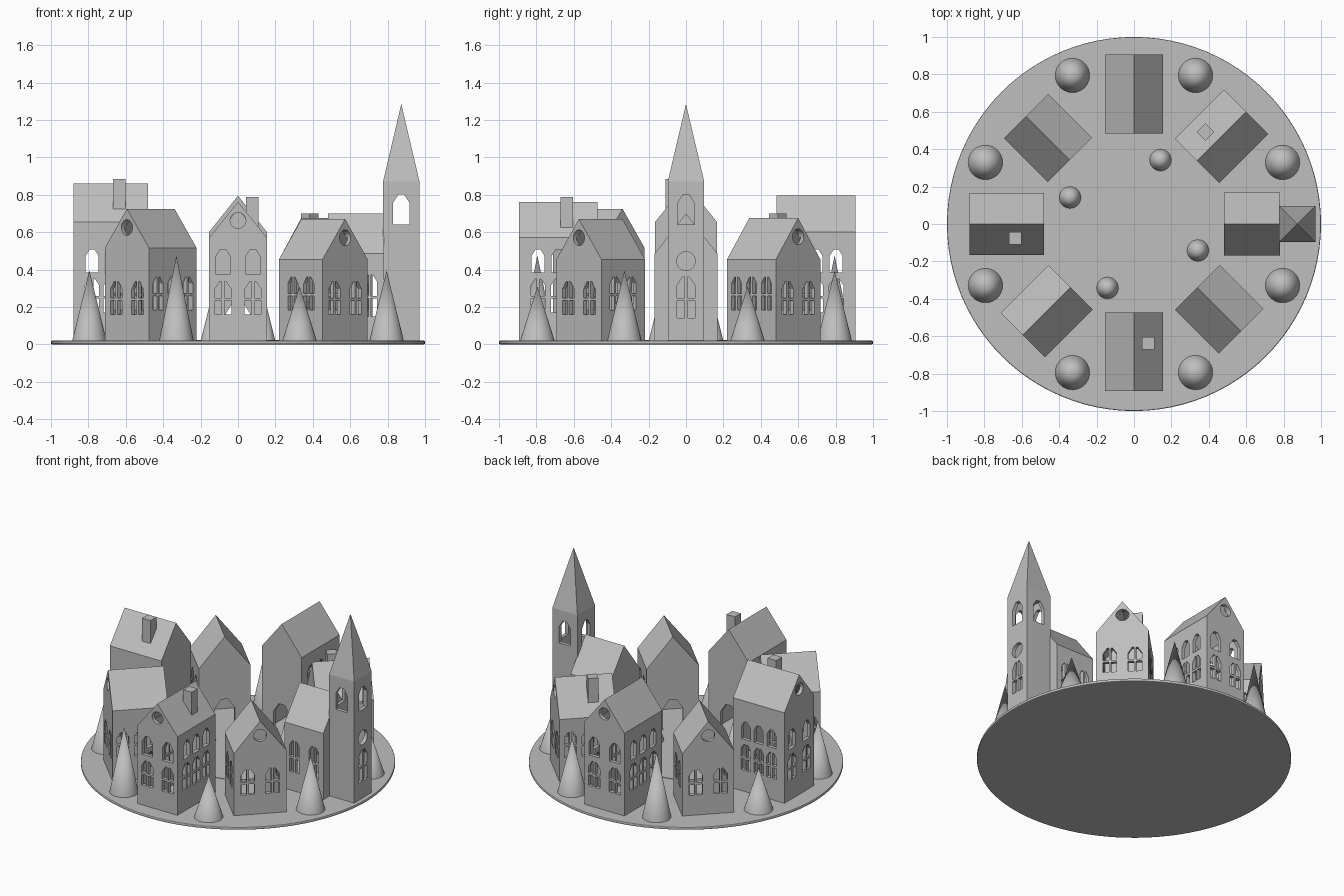
import bpy, bmesh
from math import sin, cos, pi, radians, sqrt
from mathutils import Matrix, Vector

cube = bpy.data.objects.get("Cube")
if cube:
    bpy.data.objects.remove(cube)

grey = bpy.data.materials.new("plain_grey")
grey.use_nodes = True
tone = (0.52, 0.52, 0.52, 1)
grey.diffuse_color = tone
grey.node_tree.nodes["Principled BSDF"].inputs["Base Color"].default_value = tone

GROUND = 0.02
WALL = 0.025


def finish(name, bm, place=None):
    """Turn a bmesh into a named object."""
    bmesh.ops.recalc_face_normals(bm, faces=bm.faces)
    mesh = bpy.data.meshes.new(name)
    bm.to_mesh(mesh)
    bm.free()
    mesh.materials.append(grey)
    obj = bpy.data.objects.new(name, mesh)
    bpy.context.collection.objects.link(obj)
    if place:
        obj.matrix_world = place
    return obj


def prism(bm, points, depth, place=Matrix()):
    """Extrude an outline in x and z by depth, centred along y."""
    rings = [[bm.verts.new(place @ Vector((u, side * depth / 2, z))) for u, z in points]
             for side in (-1, 1)]
    bm.faces.new(rings[0])
    bm.faces.new(rings[1][::-1])
    n = len(points)
    for i in range(n):
        j = (i + 1) % n
        bm.faces.new((rings[0][i], rings[1][i], rings[1][j], rings[0][j]))


def cone(name, x, y, z, r1, r2, height, sides=32, smooth=True):
    bm = bmesh.new()
    bmesh.ops.create_cone(bm, cap_ends=True, segments=sides, radius1=r1, radius2=r2, depth=height,
                          matrix=Matrix.Translation((x, y, z + height / 2)))
    for f in bm.faces:
        f.smooth = smooth and abs(f.normal.z) < 0.9
    return finish(name, bm)


def box(name, size, centre, place=None):
    bm = bmesh.new()
    bmesh.ops.create_cube(bm, size=1, matrix=Matrix.Translation(centre) @ Matrix.Diagonal((*size, 1)))
    return finish(name, bm, place)


def carve(obj, cutters):
    """Subtract each cutter in turn, bake the result and drop the cutters."""
    for c in cutters:
        c.hide_render = True
        mod = obj.modifiers.new("cut", 'BOOLEAN')
        mod.operation = 'DIFFERENCE'
        mod.solver = 'EXACT'
        mod.object = c
    bpy.context.view_layer.update()
    graph = bpy.context.evaluated_depsgraph_get()
    baked = bpy.data.meshes.new_from_object(obj.evaluated_get(graph))
    obj.modifiers.clear()
    obj.data = baked
    for c in cutters:
        bpy.data.objects.remove(c)


# Opening outlines
def arch(u, bottom, top, width):
    h = width / 2
    return [(u - h, bottom), (u + h, bottom), (u + h, top - h), (u + h * 0.35, top),
            (u - h * 0.35, top), (u - h, top - h)]


def circle(u, z, r):
    return [(u + r * cos(2 * pi * i / 24), z + r * sin(2 * pi * i / 24)) for i in range(24)]


def paned(u, bottom, top, width=0.088, bar=0.007):
    """Four panes of an arched window with a cross bar."""
    h, mid = width / 2, bottom + (top - bottom) * 0.46
    panes = []
    for s in (-1, 1):
        panes.append([(u + s * bar, bottom), (u + s * h, bottom),
                      (u + s * h, mid - bar), (u + s * bar, mid - bar)])
        panes.append([(u + s * bar, mid + bar), (u + s * h, mid + bar), (u + s * h, top - h * 0.9),
                      (u + s * h * 0.4, top), (u + s * bar, top)])
    return panes


def side_place(x, y, turn):
    return Matrix.Translation((x, y, 0)) @ Matrix.Rotation(radians(turn), 4, 'Z')


def gable(width, eave, ridge, base):
    h = width / 2
    return [(-h, base), (h, base), (h, eave), (0, ridge), (-h, eave)]


def house(name, angle, dist, width, length, eave, ridge, columns, spacing,
          floors=1, chimney=False, front=True, sill=0.17, head=0.35):
    """Hollow gabled house whose ridge points away from the centre."""
    place = Matrix.Rotation(radians(angle), 4, 'Z') @ Matrix.Translation((dist, 0, 0))
    turn = Matrix.Rotation(radians(90), 4, 'Z')
    bm = bmesh.new()
    prism(bm, gable(width, eave, ridge, GROUND), length, turn)
    body = finish(name, bm, place)

    slope = (ridge - eave) / (width / 2)
    drop = WALL * sqrt(1 + slope * slope)
    bm = bmesh.new()
    prism(bm, gable(width - 2 * WALL, eave + slope * WALL - drop, ridge - drop, -0.1),
          length - 2 * WALL, turn)
    cavity = finish("cavity", bm, place)

    bm = bmesh.new()
    deep = WALL * 3
    outer = side_place(length / 2, 0, 90)
    if front:
        for u in (-0.08, 0.08):
            for pane in paned(u, 0.16, 0.335):
                prism(bm, pane, deep, outer)
            if floors == 2:
                prism(bm, arch(u, 0.375, 0.508, 0.08), deep, outer)
        prism(bm, circle(0, ridge - 0.1, 0.042), deep, outer)
    prism(bm, arch(0, 0, 0.23, 0.13), deep, side_place(-length / 2, 0, 90))
    for s in (-1, 1):
        wall = side_place(0, s * width / 2, 0)
        for i in range(columns):
            u = (i - (columns - 1) / 2) * spacing
            for pane in paned(u, sill, head, 0.076):
                prism(bm, pane, deep, wall)
            if floors == 2:
                prism(bm, arch(u, 0.385, 0.508, 0.07), deep, wall)
    carve(body, [cavity, finish("openings", bm, place)])

    if chimney:
        low = ridge - slope * 0.11 - 0.01
        top = ridge + 0.025
        box(name + "_chimney", (0.066, 0.066, top - low), (-0.045, 0.077, (low + top) / 2), place)


# Round base with a softened rim and a low central plaza
bm = bmesh.new()
bmesh.ops.create_cone(bm, cap_ends=True, segments=96, radius1=1, radius2=1, depth=GROUND,
                      matrix=Matrix.Translation((0, 0, GROUND / 2)))
rim = [e for e in bm.edges if abs(e.verts[0].co.z - e.verts[1].co.z) < 0.001]
bmesh.ops.bevel(bm, geom=rim, offset=0.006, segments=2, affect='EDGES', profile=0.5)
finish("round_base", bm)
cone("plaza", 0, 0, GROUND - 0.005, 0.29, 0.29, 0.008, 64)

# Ring of houses
house("front_house", -90, 0.683, 0.31, 0.42, 0.57, 0.762, 3, 0.108, floors=2, chimney=True)
house("back_house", 90, 0.695, 0.31, 0.42, 0.6, 0.795, 3, 0.108, floors=2)
house("right_side_house", 180, 0.68, 0.33, 0.4, 0.655, 0.86, 3, 0.1, floors=2, chimney=True)
house("chapel_hall", 0, 0.63, 0.335, 0.3, 0.485, 0.7, 2, 0.15, front=False, sill=0.15, head=0.37)
house("front_right_house", -135, 0.66, 0.335, 0.36, 0.515, 0.725, 3, 0.113, sill=0.185, head=0.36)
house("front_left_house", -45, 0.645, 0.34, 0.33, 0.455, 0.67, 2, 0.12, sill=0.185, head=0.36)
house("back_left_house", 45, 0.663, 0.335, 0.37, 0.455, 0.675, 3, 0.113, chimney=True,
      sill=0.185, head=0.36)
house("back_right_house", 135, 0.65, 0.335, 0.33, 0.455, 0.67, 2, 0.12, sill=0.185, head=0.36)

# Chapel tower with belfry openings and a pyramid spire
TX, TW, TOP = 0.873, 0.194, 0.872
tower = box("tower", (TW, TW, TOP - GROUND), (TX, 0, (TOP + GROUND) / 2))
hollow = box("hollow", (TW - 2 * WALL, TW - 2 * WALL, TOP + 0.06), (TX, 0, (TOP - 0.1) / 2))
bm = bmesh.new()
for k in range(4):
    a = k * pi / 2
    prism(bm, arch(0, 0.64, 0.8, 0.09), WALL * 3,
          side_place(TX + cos(a) * TW / 2, sin(a) * TW / 2, k * 90 + 90))
face = side_place(TX + TW / 2, 0, 90)
prism(bm, circle(0, 0.445, 0.05), WALL * 3, face)
for pane in paned(0, 0.14, 0.36, 0.095):
    prism(bm, pane, WALL * 3, face)
carve(tower, [hollow, finish("openings", bm)])

bm = bmesh.new()
h = TW / 2
corners = [bm.verts.new((TX + sx * h, sy * h, TOP)) for sx, sy in ((-1, -1), (1, -1), (1, 1), (-1, 1))]
tip = bm.verts.new((TX, 0, 1.285))
bm.faces.new(corners)
for i in range(4):
    bm.faces.new((corners[i], corners[(i + 1) % 4], tip))
finish("spire", bm)

# Outer ring of trees in three heights, and four small trees round the plaza
for i in range(8):
    a = radians(22.5 + 45 * i)
    cone(f"outer_tree_{i + 1}", 0.86 * cos(a), 0.86 * sin(a), GROUND, 0.092, 0,
         (0.29, 0.375, 0.455)[i % 3])
for i in range(4):
    a = radians(67.5 + 90 * i)
    cone(f"inner_tree_{i + 1}", 0.37 * cos(a), 0.37 * sin(a), GROUND, 0.058, 0, 0.23)
